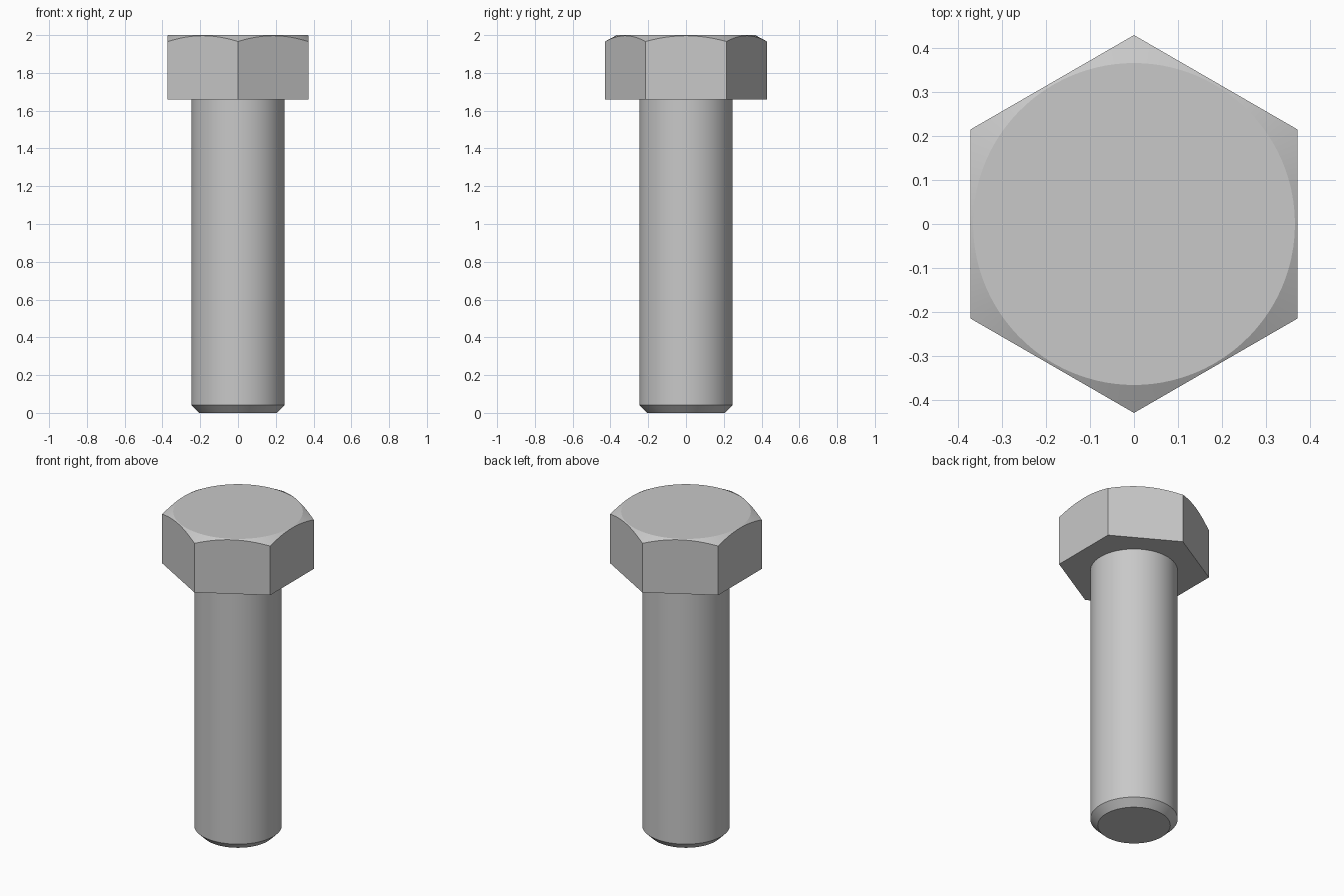
import bpy, bmesh
from math import cos, sin, pi, tan, radians

if "Cube" in bpy.data.objects:
    bpy.data.objects.remove(bpy.data.objects["Cube"], do_unlink=True)

APOTHEM, CROWN_R = 0.372, 0.366
HEAD_Z, TOP_Z = 1.66, 2.0
CORNER_R = APOTHEM / cos(pi / 6)
STEPS = 16                      # points along each hexagon side

steel = bpy.data.materials.new("steel grey")
steel.use_nodes = True
grey = (0.58, 0.58, 0.58, 1)
steel.diffuse_color = grey
bsdf = steel.node_tree.nodes["Principled BSDF"]
bsdf.inputs["Base Color"].default_value = grey
bsdf.inputs["Roughness"].default_value = 0.5


def finish(bm, name):
    bmesh.ops.recalc_face_normals(bm, faces=bm.faces)
    mesh = bpy.data.meshes.new(name)
    bm.to_mesh(mesh)
    bm.free()
    mesh.materials.append(steel)
    obj = bpy.data.objects.new(name, mesh)
    bpy.context.collection.objects.link(obj)
    bpy.ops.object.select_all(action="DESELECT")
    obj.select_set(True)
    bpy.context.view_layer.objects.active = obj
    bpy.ops.object.shade_smooth_by_angle(angle=radians(25))


def bridge(bm, lower, upper):
    n = len(lower)
    for i in range(n):
        j = (i + 1) % n
        bm.faces.new((lower[i], lower[j], upper[j], upper[i]))


# Hexagonal head: flat sides whose top edges curve where the conical crown cuts them
bm = bmesh.new()
corners = [(CORNER_R * cos(pi / 6 + k * pi / 3), CORNER_R * sin(pi / 6 + k * pi / 3))
           for k in range(6)]
base = [bm.verts.new((x, y, HEAD_Z)) for x, y in corners]
rim, crown = [], []
for k in range(6):
    (x0, y0), (x1, y1) = corners[k], corners[(k + 1) % 6]
    for s in range(STEPS):
        t = s / STEPS
        x, y = x0 + (x1 - x0) * t, y0 + (y1 - y0) * t
        r = (x * x + y * y) ** 0.5
        z = TOP_Z - (r - CROWN_R) * tan(radians(28))
        rim.append(bm.verts.new((x, y, z)))
        crown.append(bm.verts.new((x * CROWN_R / r, y * CROWN_R / r, TOP_Z)))
for k in range(6):
    edge = [rim[(k * STEPS + s) % len(rim)] for s in range(STEPS + 1)]
    bm.faces.new([base[k], base[(k + 1) % 6]] + edge[::-1])
bridge(bm, rim, crown)
bm.faces.new(crown)
bm.faces.new(base[::-1])
finish(bm, "hex_head")

# Round shank with a chamfered tip
bm = bmesh.new()
SEGMENTS = 64
rings = [[bm.verts.new((r * cos(2 * pi * i / SEGMENTS), r * sin(2 * pi * i / SEGMENTS), z))
          for i in range(SEGMENTS)]
         for r, z in ((0.205, 0), (0.247, 0.042), (0.247, HEAD_Z + 0.02))]
for lower, upper in zip(rings, rings[1:]):
    bridge(bm, lower, upper)
bm.faces.new(rings[0][::-1])
bm.faces.new(rings[-1])
finish(bm, "shank")
